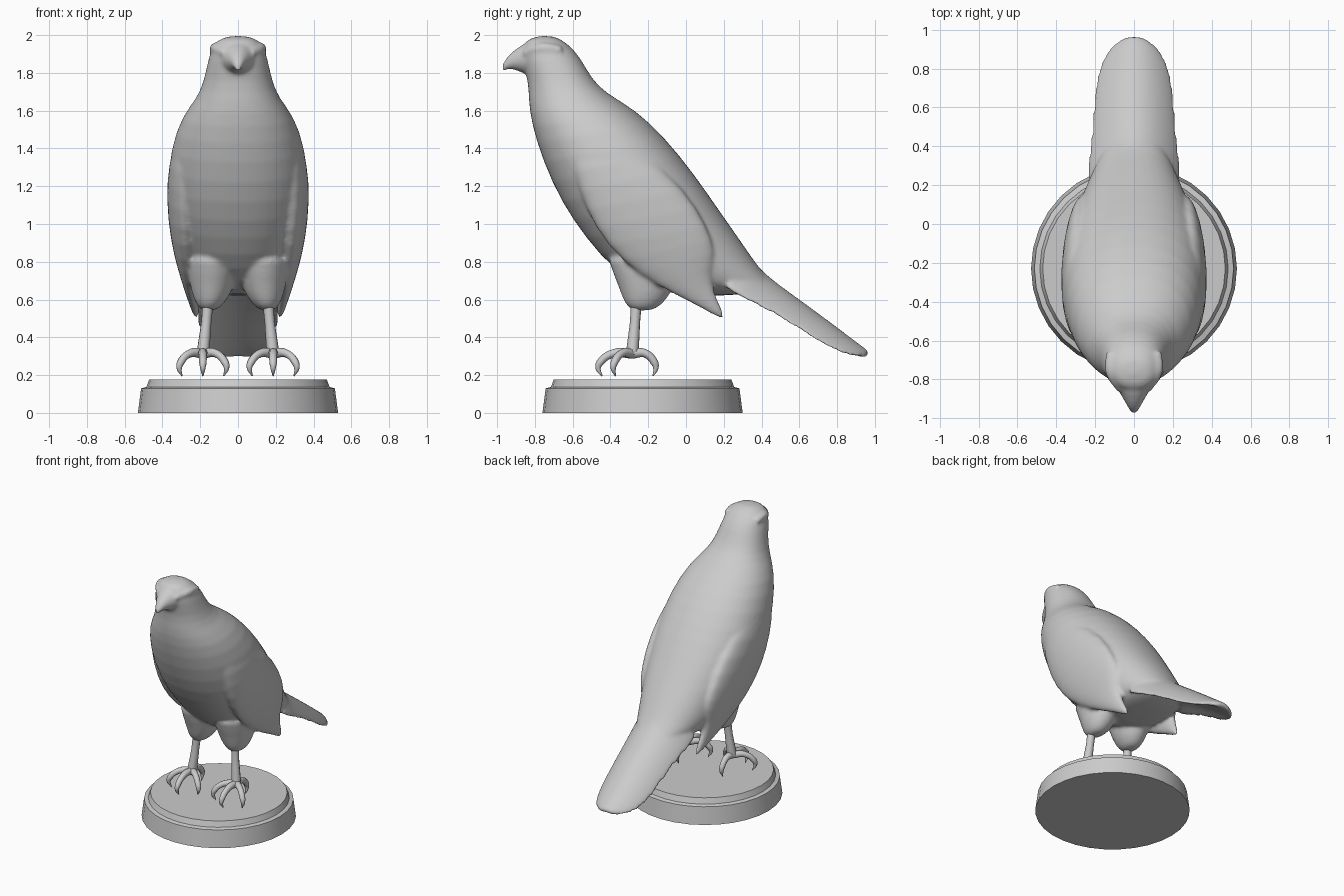
import bpy, bmesh, math
from mathutils import Vector

if "Cube" in bpy.data.objects:
    bpy.data.objects.remove(bpy.data.objects["Cube"])


def loft(name, sections, xc=None, side=1, power=1.0, bend=0.0, n=24):
    """Skin rings given as (front y, front z, back y, back z, half width[, centre x])."""
    bm = bmesh.new()
    rings = []
    for s in sections:
        f, b, w = Vector((0, s[0], s[1])), Vector((0, s[2], s[3])), s[4]
        cx = s[5] * side if len(s) > 5 else 0
        mid, half = (f + b) / 2, (b - f) / 2
        ring = []
        for i in range(n):
            a = 2 * math.pi * i / n
            c, t = math.cos(a), math.sin(a)
            x = w * math.copysign(abs(c) ** power, c)
            p = mid + half * math.copysign(abs(t) ** power, t)
            p += Vector((0, -0.6, -0.8)) * bend * x * x      # drooping edges
            ring.append(bm.verts.new((cx + x, p.y, p.z)))
        rings.append(ring)
    for r, q in zip(rings, rings[1:]):
        for i in range(n):
            j = (i + 1) % n
            bm.faces.new((r[i], r[j], q[j], q[i]))
    bm.faces.new(rings[0])
    bm.faces.new(rings[-1])
    bmesh.ops.recalc_face_normals(bm, faces=bm.faces)
    me = bpy.data.meshes.new(name)
    bm.to_mesh(me)
    bm.free()
    ob = bpy.data.objects.new(name, me)
    bpy.context.collection.objects.link(ob)
    sub = ob.modifiers.new("smooth", 'SUBSURF')
    sub.levels = sub.render_levels = 1
    return ob


def select(obs):
    bpy.ops.object.select_all(action='DESELECT')
    for o in obs:
        o.select_set(True)
    bpy.context.view_layer.objects.active = obs[0]


def tube(name, pts):
    """Tapered round tube through (x, y, z, radius) points."""
    cu = bpy.data.curves.new(name, 'CURVE')
    cu.dimensions = '3D'
    cu.bevel_depth = 1
    cu.bevel_resolution = 2
    cu.resolution_u = 5
    cu.use_fill_caps = True
    sp = cu.splines.new('BEZIER')
    sp.bezier_points.add(len(pts) - 1)
    for bp, p in zip(sp.bezier_points, pts):
        bp.co, bp.radius = p[:3], p[3]
        bp.handle_left_type = bp.handle_right_type = 'AUTO'
    ob = bpy.data.objects.new(name, cu)
    bpy.context.collection.objects.link(ob)
    select([ob])
    bpy.ops.object.convert(target='MESH')
    bpy.ops.object.shade_smooth()
    return bpy.context.object


# Body from crown to rump
parts = [loft("bird_body", [
    (-0.82, 1.99, -0.71, 2.005, 0.07),
    (-0.87, 1.95, -0.62, 1.955, 0.135),
    (-0.87, 1.86, -0.55, 1.87, 0.16),
    (-0.835, 1.76, -0.50, 1.77, 0.18),
    (-0.835, 1.65, -0.42, 1.69, 0.215),
    (-0.82, 1.53, -0.27, 1.61, 0.30),
    (-0.76, 1.33, -0.11, 1.46, 0.36),
    (-0.66, 1.11, 0.05, 1.26, 0.38),
    (-0.53, 0.92, 0.18, 1.07, 0.36),
    (-0.38, 0.75, 0.30, 0.90, 0.31),
    (-0.20, 0.64, 0.38, 0.78, 0.26),
    (0.08, 0.62, 0.44, 0.71, 0.20),
    (0.28, 0.62, 0.48, 0.67, 0.12)], power=0.92)]

# Hooked beak
parts.append(loft("beak", [
    (-0.70, 1.78, -0.70, 1.98, 0.14),
    (-0.80, 1.78, -0.80, 1.985, 0.115),
    (-0.87, 1.80, -0.88, 1.945, 0.07),
    (-0.925, 1.825, -0.94, 1.895, 0.038),
    (-0.957, 1.815, -0.97, 1.855, 0.022),
    (-0.965, 1.805, -0.98, 1.815, 0.010)]))

# Arched tail
parts.append(loft("tail", [
    (0.20, 0.74, 0.28, 0.90, 0.25),
    (0.34, 0.68, 0.39, 0.765, 0.24),
    (0.45, 0.63, 0.48, 0.69, 0.23),
    (0.575, 0.55, 0.605, 0.60, 0.215),
    (0.75, 0.425, 0.775, 0.475, 0.205),
    (0.86, 0.345, 0.885, 0.39, 0.175),
    (0.925, 0.305, 0.945, 0.345, 0.12),
    (0.96, 0.29, 0.975, 0.32, 0.05)], bend=2.3))

for s in (1, -1):
    # Folded wing
    parts.append(loft("wing", [
        (-0.64, 1.45, -0.40, 1.50, 0.05, 0.26),
        (-0.60, 1.28, -0.22, 1.38, 0.085, 0.285),
        (-0.53, 1.07, 0.00, 1.18, 0.09, 0.29),
        (-0.42, 0.88, 0.12, 0.98, 0.08, 0.28),
        (-0.25, 0.73, 0.16, 0.84, 0.06, 0.265),
        (-0.05, 0.62, 0.13, 0.74, 0.04, 0.25),
        (0.08, 0.555, 0.145, 0.64, 0.028, 0.235),
        (0.195, 0.49, 0.21, 0.51, 0.014, 0.22)], side=s))
    # Feathered thigh
    parts.append(loft("thigh", [
        (-0.45, 0.88, -0.05, 0.88, 0.14, 0.14),
        (-0.38, 0.73, -0.04, 0.73, 0.13, 0.135),
        (-0.345, 0.63, -0.08, 0.63, 0.105, 0.14),
        (-0.32, 0.57, -0.13, 0.57, 0.07, 0.15),
        (-0.28, 0.54, -0.18, 0.54, 0.035, 0.155)], side=s))
    # Brow ridge
    parts.append(tube("brow", [
        (s * 0.12, -0.66, 1.92, 0.025), (s * 0.118, -0.76, 1.93, 0.032),
        (s * 0.07, -0.855, 1.905, 0.02)]))

# Blend all feathered parts into one skin
select(parts)
bpy.ops.object.convert(target='MESH')
bpy.ops.object.join()
bird = bpy.context.object
bird.name = "bird_body"
rm = bird.modifiers.new("blend", 'REMESH')
rm.mode = 'VOXEL'
rm.voxel_size = 0.011
sm = bird.modifiers.new("soften", 'SMOOTH')
sm.factor, sm.iterations = 0.5, 8
bpy.ops.object.convert(target='MESH')
bpy.ops.object.shade_smooth()

# Legs, toes and claws; toe rows are (sideways, forward) reach
for s, label in ((1, "left"), (-1, "right")):
    ax, ay = s * 0.186, -0.285
    tube(label + "_leg", [(s * 0.155, -0.26, 0.64, 0.03), (s * 0.168, -0.27, 0.48, 0.027),
                          (ax, ay, 0.31, 0.034)])
    for k, (dx, dy) in enumerate(((0, -0.18), (0.125, -0.10), (-0.125, -0.10), (0, 0.125))):
        tube(f"{label}_toe_{k}", [
            (ax, ay, 0.315, 0.028),
            (ax + dx * 0.55, ay + dy * 0.55, 0.315, 0.022),
            (ax + dx * 0.95, ay + dy * 0.95, 0.265, 0.02),
            (ax + dx, ay + dy, 0.235, 0.014),
            (ax + dx * 0.88, ay + dy * 0.88, 0.195, 0.003)])

# Stepped round base
bm = bmesh.new()
rings = []
for r, z in ((0.53, 0), (0.513, 0.13), (0.485, 0.137), (0.47, 0.178)):
    rings.append([bm.verts.new((r * math.cos(i * math.pi / 16),
                                -0.23 + r * math.sin(i * math.pi / 16), z)) for i in range(32)])
for a, b in zip(rings, rings[1:]):
    for i in range(32):
        j = (i + 1) % 32
        bm.faces.new((a[i], a[j], b[j], b[i]))
bm.faces.new(rings[0][::-1])
bm.faces.new(rings[-1])
me = bpy.data.meshes.new("base")
bm.to_mesh(me)
bm.free()
base = bpy.data.objects.new("base", me)
bpy.context.collection.objects.link(base)
select([base])
bpy.ops.object.shade_smooth_by_angle(angle=math.radians(25))
